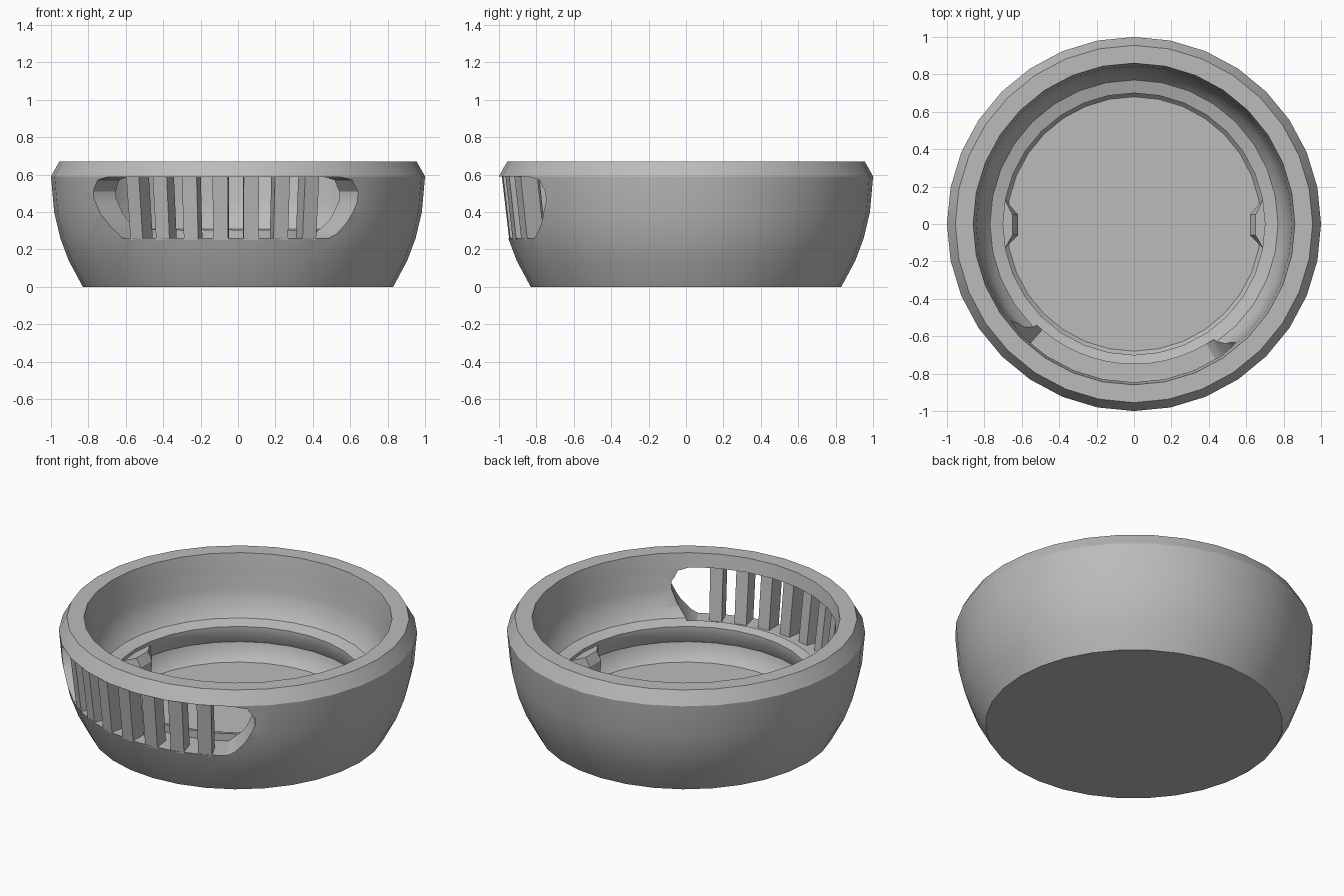
import bpy
import bmesh
from math import sin, cos, radians, tau

if "Cube" in bpy.data.objects:
    bpy.data.objects.remove(bpy.data.objects["Cube"])

grey = bpy.data.materials.new("plain grey")
grey.use_nodes = True
grey.diffuse_color = (0.5, 0.5, 0.5, 1)
grey.node_tree.nodes["Principled BSDF"].inputs["Base Color"].default_value = (0.5, 0.5, 0.5, 1)


def finish(name, bm, smooth=None):
    bmesh.ops.recalc_face_normals(bm, faces=bm.faces)
    mesh = bpy.data.meshes.new(name)
    bm.to_mesh(mesh)
    bm.free()
    mesh.materials.append(grey)
    obj = bpy.data.objects.new(name, mesh)
    bpy.context.collection.objects.link(obj)
    return obj


def select(obj):
    bpy.ops.object.select_all(action='DESELECT')
    obj.select_set(True)
    bpy.context.view_layer.objects.active = obj


def front_point(r, deg, z):
    """Point on a circle, with angle zero at the front and positive towards +x."""
    a = radians(deg)
    return (r * sin(a), -r * cos(a), z)


def loft(name, sections):
    """Skin equal-sized closed sections and cap both ends."""
    bm = bmesh.new()
    rows = [[bm.verts.new(p) for p in s] for s in sections]
    n = len(rows[0])
    for a, b in zip(rows, rows[1:]):
        for i in range(n):
            j = (i + 1) % n
            bm.faces.new((a[i], a[j], b[j], b[i]))
    bm.faces.new(rows[0])
    bm.faces.new(rows[-1])
    return finish(name, bm)


# Bowl: outer wall, rim, inner wall, ledge, undercut and floor
profile = [(0.83, 0), (0.905, 0.14), (0.95, 0.26), (0.983, 0.40), (1.0, 0.59),
           (0.955, 0.67), (0.86, 0.67), (0.845, 0.58), (0.835, 0.46),
           (0.81, 0.36), (0.77, 0.31), (0.70, 0.29), (0.70, 0.25),
           (0.735, 0.18), (0.72, 0.12), (0.68, 0.08)]
SIDES = 32
bowl = loft("bowl", [[(r * cos(tau * i / SIDES), r * sin(tau * i / SIDES), z)
                      for i in range(SIDES)] for r, z in profile])

# Wide window through the front wall, cut radially with tapered ends
columns = [(-51.5, 0.47, 0.51), (-49, 0.39, 0.57), (-45, 0.32, 0.585)]
columns += [(a, 0.26, 0.588) for a in range(-41, 33, 6)]
columns += [(34, 0.29, 0.585), (38, 0.37, 0.57), (40.5, 0.46, 0.51)]
cutter = loft("window_cutter", [
    [front_point(r, a, z) for r, z in ((0.75, lo), (1.1, lo), (1.1, hi), (0.75, hi))]
    for a, lo, hi in columns])
cutter.hide_render = True
cut = bowl.modifiers.new("window", 'BOOLEAN')
cut.operation = 'DIFFERENCE'
cut.solver = 'EXACT'
cut.object = cutter
select(bowl)
bpy.ops.object.modifier_apply(modifier="window")
bpy.data.objects.remove(cutter)
select(bowl)
bpy.ops.object.shade_smooth_by_angle(angle=radians(32))

# Upright bars leaning with the wall
for k in range(7):
    deg = -35 + 9.8 * k
    sections = []
    for z, r in ((0.25, 0.945), (0.595, 0.985)):
        half = 2.4
        sections.append([front_point(rr, deg + s * half, z)
                         for rr, s in ((r, -1), (r, 1), (r - 0.1, 1), (r - 0.1, -1))])
    loft(f"window_bar_{k + 1}", sections)

# Small pointed tabs in the recess on both sides
for side, name in ((1, "left_tab"), (-1, "right_tab")):
    loft(name, [[(side * 0.72, -0.13, z), (side * 0.69, -0.13, z), (side * tip, -0.06, z),
                 (side * tip, 0.05, z), (side * 0.69, 0.13, z), (side * 0.72, 0.13, z)]
                for z, tip in ((0.07, 0.63), (0.22, 0.62), (0.27, 0.65))])
